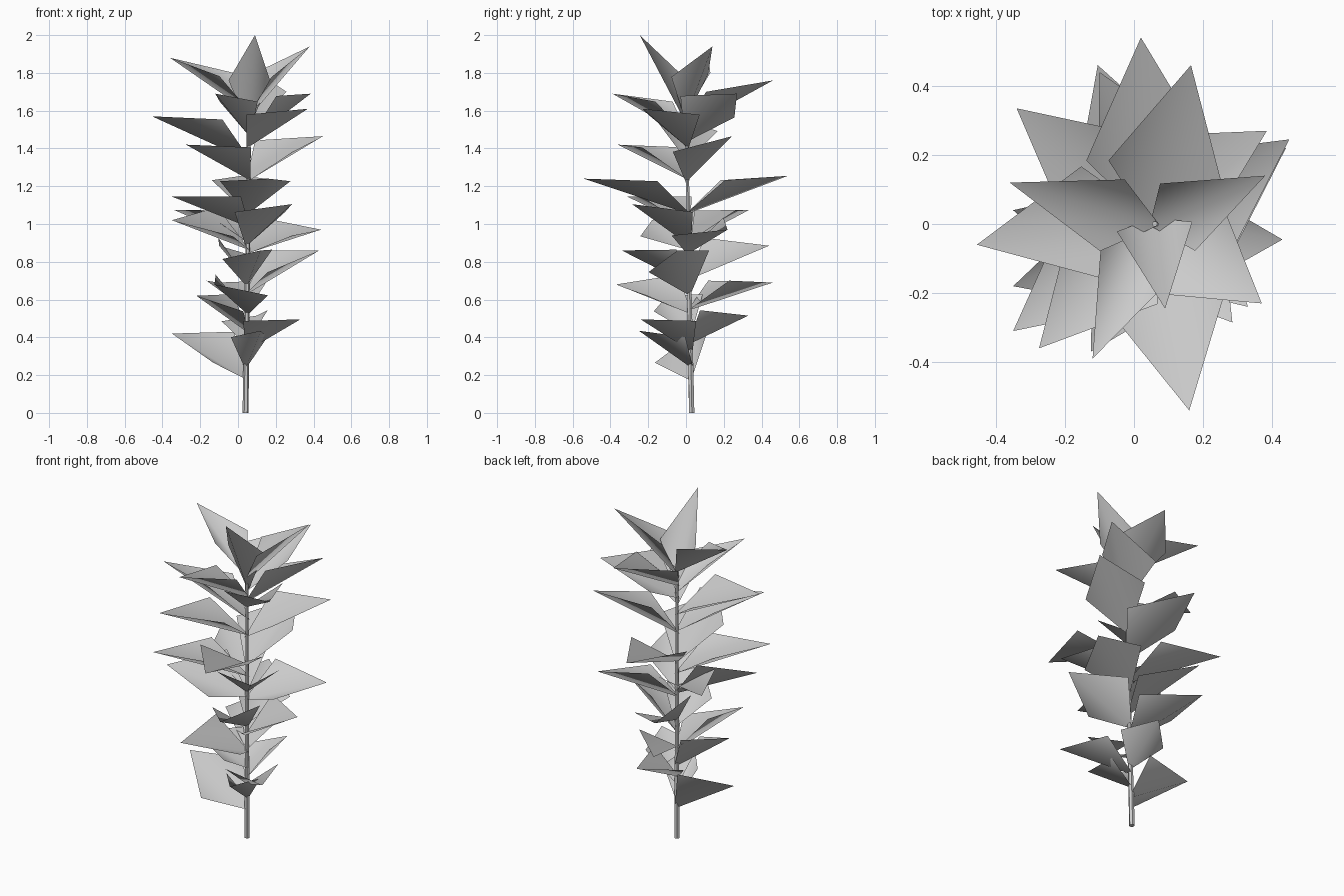
import bpy
from mathutils import Vector, Quaternion

cube = bpy.data.objects.get("Cube")
if cube:
    bpy.data.objects.remove(cube, do_unlink=True)


def make_material(name, colour):
    material = bpy.data.materials.new(name)
    material.use_nodes = True
    material.diffuse_color = colour
    material.node_tree.nodes["Principled BSDF"].inputs["Base Color"].default_value = colour
    return material


grey = make_material("plain grey", (0.6, 0.6, 0.6, 1))

STEM_FOOT = Vector((0.04, 0.03, 0))
STEM_TOP = Vector((0.06, 0, 1.64))


def stem_point(height):
    """Point on the slightly leaning stem at a given height."""
    return STEM_FOOT.lerp(STEM_TOP, height / STEM_TOP.z)


def add_object(name, vertices, faces):
    mesh = bpy.data.meshes.new(name)
    mesh.from_pydata(vertices, [], faces)
    mesh.materials.append(grey)
    mesh.shade_smooth()
    obj = bpy.data.objects.new(name, mesh)
    bpy.context.scene.collection.objects.link(obj)
    return obj


def add_stem():
    """Tapered six-sided stem with closed ends."""
    lean = STEM_TOP - STEM_FOOT
    bpy.ops.mesh.primitive_cone_add(
        vertices=6, radius1=0.016, radius2=0.008, depth=lean.length,
        location=(STEM_FOOT + STEM_TOP) / 2,
        rotation=lean.to_track_quat("Z", "Y").to_euler())
    stem = bpy.context.object
    stem.name = "stem"
    stem.data.materials.append(grey)
    bpy.ops.object.shade_smooth_by_angle()


def add_leaf(number, tip, base_height, roll, half_width=0.17):
    """Kite-shaped leaf folded upwards along its midrib."""
    base = stem_point(base_height)
    outward = Vector(tip) - base
    outward.z = 0
    # The foot of the leaf reaches slightly past the stem
    base -= outward.normalized() * 0.015
    along = Vector(tip) - base
    side = Vector((0, 0, 1)).cross(along).normalized()
    lift = along.cross(side).normalized()
    turn = Quaternion(along.normalized(), -roll)
    side.rotate(turn)
    lift.rotate(turn)
    middle = base + along * 0.43 + lift * 0.1
    corners = [base, middle - side * half_width, Vector(tip), middle + side * half_width]
    add_object(f"leaf_{number}", corners, [(0, 1, 2), (0, 2, 3)])


# Leaves from the crown down: tip x, y, z, height on the stem, sideways roll
# and, for the narrower or wider ones, half the width
LEAVES = [
    (.09, -.245, 2, 1.5, 0, .11),
    (.38, .14, 1.94, 1.55, -.1, .11),
    (-.36, .12, 1.88, 1.58, .1, .11),
    (.165, .46, 1.76, 1.5, 0),
    (-.12, -.39, 1.69, 1.46, 0, .11),
    (.385, .27, 1.69, 1.43, .4),
    (.37, -.23, 1.61, 1.4, 0),
    (-.455, -.06, 1.57, 1.33, -.2),
    (.45, .245, 1.465, 1.22, -.2),
    (-.275, -.36, 1.42, 1.23, 0),
    (.02, .54, 1.255, 1.05, 0, .18),
    (.16, -.54, 1.24, 1.05, 0, .19),
    (-.35, -.31, 1.145, .98, 0),
    (.285, -.285, 1.105, .88, 0),
    (-.34, .335, 1.075, .9, 0),
    (-.35, -.18, 1.02, .86, .5),
    (.44, .22, .97, .84, -.3),
    (-.1, .44, .885, .7, -.4),
    (.12, -.34, .86, .67, -.2, .14),
    (.43, -.045, .86, .62, -.4),
    (-.105, .46, .69, .54, 0),
    (-.125, -.37, .68, .52, .35),
    (-.22, -.1, .62, .42, .4, .14),
    (.1, .33, .515, .36, .25, .13),
    (.33, -.24, .495, .32, 0, .15),
    (.12, -.25, .435, .23, 0, .1),
    (-.35, .04, .42, .17, .6),
]

add_stem()
for number, (x, y, z, *shape) in enumerate(LEAVES, 1):
    add_leaf(number, (x, y, z), *shape)
